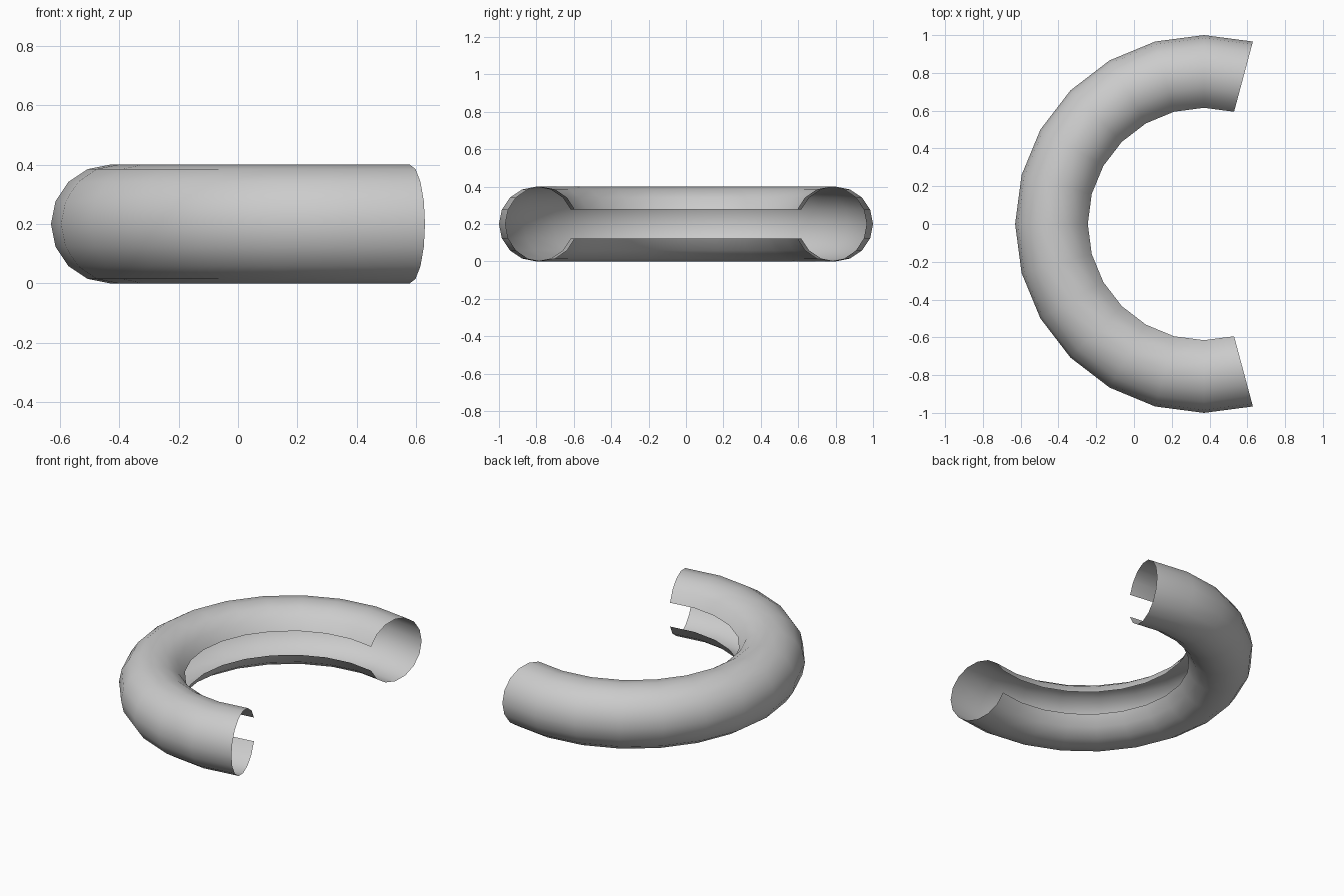
import bpy, bmesh
from math import cos, sin, radians

if "Cube" in bpy.data.objects:
    bpy.data.objects.remove(bpy.data.objects["Cube"])

MAJOR, MINOR, CX = 0.8, 0.2, 0.3706
bm = bmesh.new()

# Cross-section rings: 16-sided circle, left open along the inner side
rings = []
for i in range(15):
    a = radians(75 + 15 * i)
    ring = []
    for j in range(-7, 8):
        t = radians(22.5 * j)
        r = MAJOR + MINOR * cos(t)
        ring.append(bm.verts.new((CX + r * cos(a), r * sin(a), MINOR + MINOR * sin(t))))
    rings.append(ring)

# Skin between neighbouring rings
for r0, r1 in zip(rings, rings[1:]):
    for j in range(14):
        f = bm.faces.new((r0[j], r1[j], r1[j + 1], r0[j + 1]))
        f.smooth = True

mesh = bpy.data.meshes.new("slotted_curved_tube")
bm.to_mesh(mesh)
bm.free()
tube = bpy.data.objects.new("slotted_curved_tube", mesh)
bpy.context.collection.objects.link(tube)
